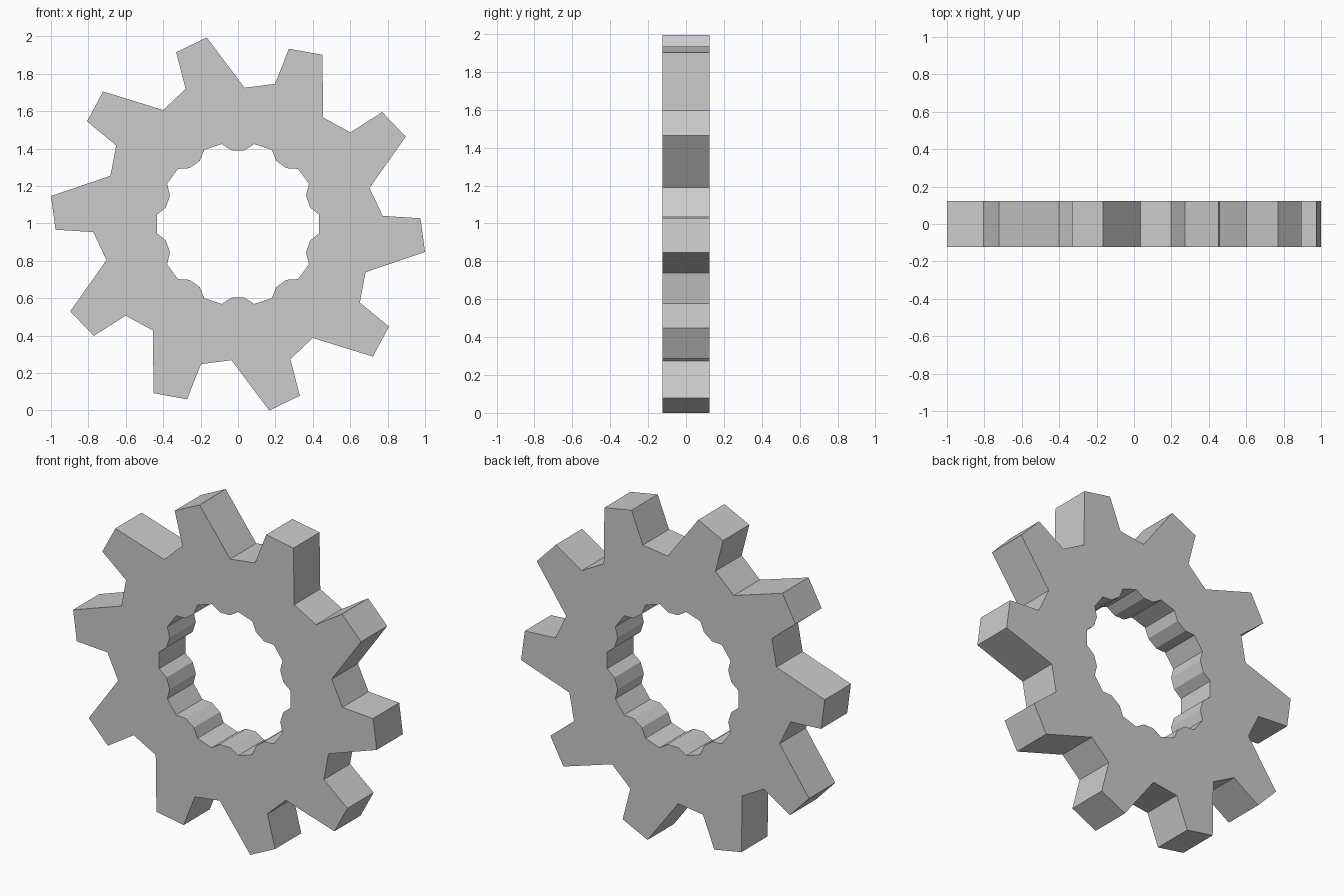
import bpy, bmesh
from math import cos, sin, radians

if "Cube" in bpy.data.objects:
    bpy.data.objects.remove(bpy.data.objects["Cube"])

TEETH = 10
HALF_DEPTH = 0.123
CENTRE_Z = 0.997

# One 36-degree sector as (radius, angle in degrees)
OUTER = [(1.011, -8.5), (0.976, 1.8), (0.775, 3.2), (0.729, 15.3)]
INNER = [(0.436, -6.5), (0.436, 6.5), (0.395, 13.1), (0.395, 22.9)]


def ring(bm, sector, y):
    """Repeat a sector profile around the wheel axis."""
    step = 360 / TEETH
    return [bm.verts.new((r * cos(radians(a + i * step)), y,
                          CENTRE_Z + r * sin(radians(a + i * step))))
            for i in range(TEETH) for r, a in sector]


def bridge(bm, a, b):
    """Join two closed rings with quads."""
    n = len(a)
    for i in range(n):
        j = (i + 1) % n
        bm.faces.new((a[i], a[j], b[j], b[i]))


# Gear wheel: slanted outer teeth and a notched bore
bm = bmesh.new()
front_out = ring(bm, OUTER, -HALF_DEPTH)
front_in = ring(bm, INNER, -HALF_DEPTH)
back_in = ring(bm, INNER, HALF_DEPTH)
back_out = ring(bm, OUTER, HALF_DEPTH)
loops = [front_out, front_in, back_in, back_out]
for k in range(4):
    bridge(bm, loops[k], loops[(k + 1) % 4])
bmesh.ops.recalc_face_normals(bm, faces=bm.faces[:])

mesh = bpy.data.meshes.new("gear_wheel")
bm.to_mesh(mesh)
bm.free()
gear = bpy.data.objects.new("gear_wheel", mesh)
bpy.context.collection.objects.link(gear)
